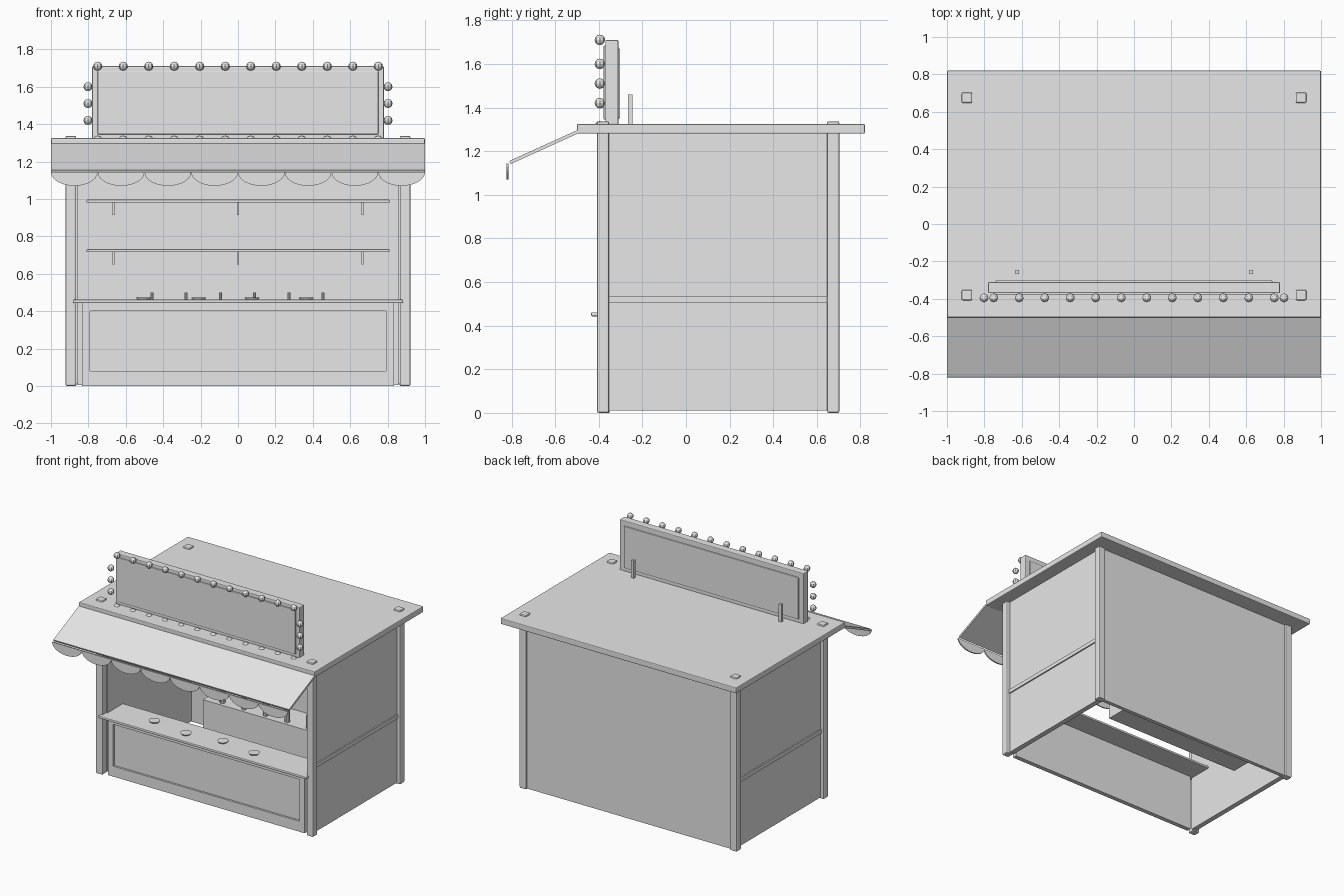
import bpy, bmesh, math
from mathutils import Vector

cube = bpy.data.objects.get("Cube")
if cube:
    bpy.data.objects.remove(cube, do_unlink=True)

grey = bpy.data.materials.new("light_grey")
grey.use_nodes = True
grey.diffuse_color = (0.8, 0.8, 0.8, 1)
grey.node_tree.nodes["Principled BSDF"].inputs["Base Color"].default_value = (0.8, 0.8, 0.8, 1)


def finish(name, bm, bevel=0):
    bmesh.ops.recalc_face_normals(bm, faces=bm.faces)
    mesh = bpy.data.meshes.new(name)
    bm.to_mesh(mesh)
    bm.free()
    mesh.materials.append(grey)
    ob = bpy.data.objects.new(name, mesh)
    bpy.context.collection.objects.link(ob)
    if bevel:
        mod = ob.modifiers.new("Bevel", 'BEVEL')
        mod.width = bevel
        mod.segments = 2
    return ob


def box(name, x, y, z, bevel=0):
    """Box from (min, max) pairs."""
    bm = bmesh.new()
    bmesh.ops.create_cube(bm, size=1)
    for v in bm.verts:
        v.co = Vector([(r[0] + r[1]) / 2 + c * (r[1] - r[0]) for r, c in zip((x, y, z), v.co)])
    return finish(name, bm, bevel)


def extrude_profile(name, points, direction):
    bm = bmesh.new()
    face = bm.faces.new([bm.verts.new(p) for p in points])
    out = bmesh.ops.extrude_face_region(bm, geom=[face])
    moved = [g for g in out["geom"] if isinstance(g, bmesh.types.BMVert)]
    bmesh.ops.translate(bm, verts=moved, vec=direction)
    return finish(name, bm)


def lathe(name, profile, location, sides=12):
    """Closed turned shape from (radius, height) points."""
    bm = bmesh.new()
    rings = [[bm.verts.new((r * math.cos(2 * math.pi * i / sides),
                            r * math.sin(2 * math.pi * i / sides), h))
              for i in range(sides)] for r, h in profile]
    for a, b in zip(rings, rings[1:]):
        for i in range(sides):
            j = (i + 1) % sides
            bm.faces.new((a[i], a[j], b[j], b[i]))
    bm.faces.new(rings[0])
    bm.faces.new(rings[-1])
    ob = finish(name, bm)
    ob.location = location
    return ob


def bulb(name, x, z):
    bm = bmesh.new()
    bmesh.ops.create_uvsphere(bm, u_segments=8, v_segments=6, radius=0.024)
    finish(name, bm).location = (x, -0.395, z)


# Roof slab, corner posts and walls
box("roof", (-1, 1), (-0.5, 0.82), (1.28, 1.325), 0.006)
for s, side in ((-1, "right"), (1, "left")):
    def mx(a, b):
        return tuple(sorted((s * a, s * b)))
    for y, end in ((-0.38, "front"), (0.675, "back")):
        box(f"{end}_{side}_post", mx(0.865, 0.922), (y - 0.028, y + 0.028), (0, 1.337), 0.008)
    box(f"{side}_wall", mx(0.855, 0.895), (-0.36, 0.66), (0.01, 1.28))
    box(f"{side}_wall_band", mx(0.89, 0.905), (-0.355, 0.65), (0.505, 0.535))
    box(f"{side}_sign_brace", mx(0.615, 0.637), (-0.267, -0.245), (1.32, 1.46))
box("back_wall", (-0.87, 0.87), (0.66, 0.69), (0.005, 1.28))

# Front counter with recessed panel
box("counter_panel", (-0.8, 0.8), (-0.37, -0.35), (0.06, 0.42))
box("counter_frame_bottom", (-0.835, 0.835), (-0.385, -0.35), (0, 0.08))
box("counter_frame_top", (-0.835, 0.835), (-0.385, -0.35), (0.4, 0.445))
for s, side in ((-1, "right"), (1, "left")):
    box(f"counter_frame_{side}", tuple(sorted((s * 0.79, s * 0.835))), (-0.385, -0.35), (0.08, 0.4))
box("counter_top", (-0.883, 0.883), (-0.435, -0.17), (0.443, 0.461), 0.005)
for i, (x, y) in enumerate(((-0.505, -0.29), (-0.21, -0.33), (0.075, -0.29), (0.365, -0.325))):
    lathe(f"counter_dish_{i + 1}", ((0.032, 0), (0.04, 0.012), (0.034, 0.014)), (x, y, 0.46), 16)

# Back bench with bottles
box("back_bench", (-0.6, 0.6), (0.43, 0.66), (0.06, 0.33))
for i in range(6):
    lathe(f"bottle_{i + 1}", ((0.02, 0), (0.02, 0.1), (0.008, 0.125), (0.008, 0.17)),
          (-0.46 + 0.183 * i, 0.47, 0.33), 10)

# Wall shelves with brackets
for z, level in ((0.715, "lower"), (0.98, "upper")):
    box(f"{level}_shelf", (-0.81, 0.81), (0.5, 0.665), (z, z + 0.016), 0.004)
    for i, x in enumerate((-0.665, 0, 0.665)):
        box(f"{level}_shelf_bracket_{i + 1}", (x - 0.006, x + 0.006), (0.53, 0.665), (z - 0.065, z))

# Sloped awning and scalloped valance
extrude_profile("awning", [(-1, -0.495, 1.298), (-1, -0.81, 1.155), (-1, -0.803, 1.141),
                           (-1, -0.495, 1.281)], (2, 0, 0))
for k in range(8):
    cx = -0.875 + 0.25 * k
    arc = [(cx + 0.125 * math.cos(math.pi * i / 14), -0.824,
            1.143 - 0.073 * math.sin(math.pi * i / 14)) for i in range(15)]
    extrude_profile(f"valance_scallop_{k + 1}", arc, (0, 0.01, 0))

# Sign board with raised plates and bulbs
box("sign_board", (-0.78, 0.78), (-0.37, -0.31), (1.32, 1.71), 0.006)
box("sign_front_plate", (-0.75, 0.75), (-0.378, -0.36), (1.345, 1.685), 0.004)
box("sign_back_plate", (-0.74, 0.74), (-0.32, -0.302), (1.35, 1.67), 0.004)
for i in range(12):
    x = -0.75 + 1.5 * i / 11
    bulb(f"top_bulb_{i + 1}", x, 1.71)
    bulb(f"bottom_bulb_{i + 1}", x, 1.314)
for i, z in enumerate((1.42, 1.51, 1.6)):
    bulb(f"right_bulb_{i + 1}", -0.802, z)
    bulb(f"left_bulb_{i + 1}", 0.802, z)
